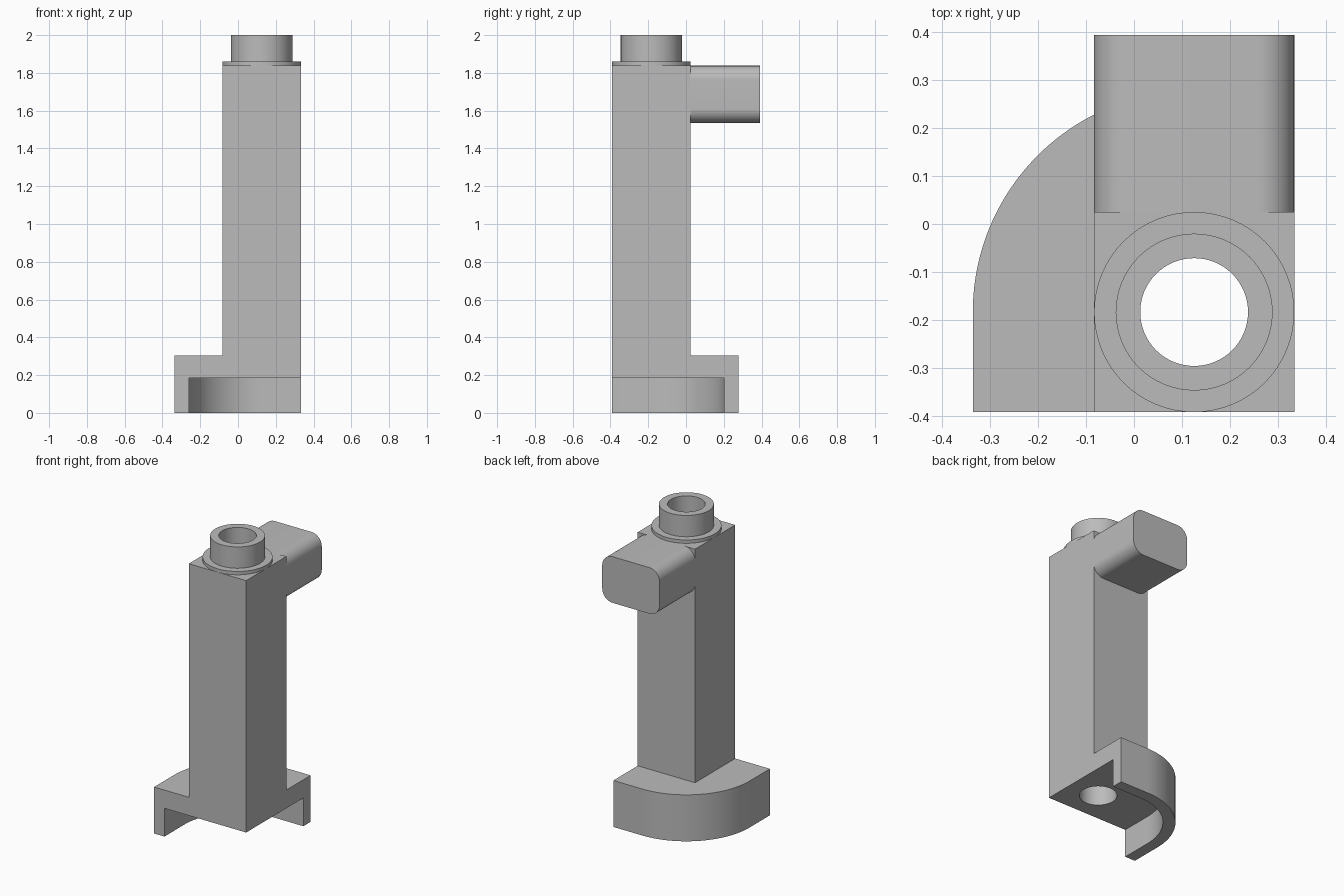
import bpy, bmesh
from math import cos, sin, pi
from mathutils import Vector, Matrix

cube = bpy.data.objects.get("Cube")
if cube:
    bpy.data.objects.remove(cube, do_unlink=True)

# Main dimensions
CX, CY = 0.125, -0.183            # bore axis
HALF = 0.208                      # half width of the column
RIGHT, FRONT = CX + HALF, CY - HALF
BACK = CY + HALF
PLATE_LOW, PLATE_TOP, COLUMN_TOP = 0.185, 0.305, 1.838
OUTER, INNER, BORE = 0.46, 0.385, 0.112

grey = bpy.data.materials.new("plain grey")
grey.use_nodes = True
grey.diffuse_color = (0.5, 0.5, 0.5, 1)
grey.node_tree.nodes["Principled BSDF"].inputs["Base Color"].default_value = (0.5, 0.5, 0.5, 1)


def finish(name, bm):
    bmesh.ops.recalc_face_normals(bm, faces=bm.faces)
    mesh = bpy.data.meshes.new(name)
    bm.to_mesh(mesh)
    bm.free()
    mesh.materials.append(grey)
    obj = bpy.data.objects.new(name, mesh)
    bpy.context.collection.objects.link(obj)
    return obj


def smooth(obj):
    bpy.ops.object.select_all(action="DESELECT")
    obj.select_set(True)
    bpy.context.view_layer.objects.active = obj
    bpy.ops.object.shade_smooth_by_angle(angle=pi / 6)


def arc(x, y, r, start, end, steps):
    angles = [start + (end - start) * i / steps for i in range(steps + 1)]
    return [(x + r * cos(a), y + r * sin(a)) for a in angles]


def prism(name, outline, depth, place):
    """Extrude a flat outline, with place mapping (u, v) to a 3D point."""
    bm = bmesh.new()
    face = bm.faces.new([bm.verts.new(place(u, v)) for u, v in outline])
    new = bmesh.ops.extrude_face_region(bm, geom=[face])["geom"]
    verts = [g for g in new if isinstance(g, bmesh.types.BMVert)]
    bmesh.ops.translate(bm, verts=verts, vec=depth)
    return finish(name, bm)


def upright(name, outline, low, high):
    return prism(name, outline, Vector((0, 0, high - low)), lambda u, v: (u, v, low))


def quarter(r):
    """Front edge, round corner and right end of the foot at radius r."""
    return [(CX - r, FRONT)] + arc(CX, CY, r, pi, pi / 2, 40) + [(RIGHT, CY + r)]


# Foot: plate with a rim hanging along its curved edge
plate = upright("foot_plate", quarter(OUTER) + [(RIGHT, FRONT)], PLATE_LOW, PLATE_TOP)
rim = upright("foot_rim", quarter(OUTER) + quarter(INNER)[::-1], 0, PLATE_LOW)

# Square column
column = upright("column", [(CX - HALF, FRONT), (RIGHT, FRONT), (RIGHT, BACK), (CX - HALF, BACK)],
                 PLATE_TOP, COLUMN_TOP)

# Round bore through the column and plate
cutter = upright("bore_cutter", arc(CX, CY, BORE, 0, 2 * pi, 64)[:-1], 0.1, 1.95)
cutter.hide_render = True
for obj in (plate, column):
    mod = obj.modifiers.new("bore", "BOOLEAN")
    mod.operation, mod.solver, mod.object = "DIFFERENCE", "EXACT", cutter
    bpy.ops.object.select_all(action="DESELECT")
    obj.select_set(True)
    bpy.context.view_layer.objects.active = obj
    bpy.ops.object.modifier_apply(modifier=mod.name)
bpy.data.objects.remove(cutter, do_unlink=True)

# Rounded arm at the back
R, LOW = 0.075, 1.535
corners = [(RIGHT - R, COLUMN_TOP - R), (CX - HALF + R, COLUMN_TOP - R),
           (CX - HALF + R, LOW + R), (RIGHT - R, LOW + R)]
section = []
for i, (x, z) in enumerate(corners):
    section += arc(x, z, R, i * pi / 2, (i + 1) * pi / 2, 12)
arm = prism("back_arm", section, Vector((0, 0.393 - BACK, 0)), lambda u, v: (u, BACK, v))

# Collar and neck turned around the bore axis
bm = bmesh.new()
profile = [(BORE, COLUMN_TOP), (HALF, COLUMN_TOP), (HALF, 1.86), (0.163, 1.86), (0.163, 2), (BORE, 2)]
verts = [bm.verts.new((CX + r, CY, z)) for r, z in profile]
edges = [bm.edges.new((verts[i], verts[(i + 1) % len(verts)])) for i in range(len(verts))]
bmesh.ops.spin(bm, geom=verts + edges, cent=(CX, CY, 0), axis=(0, 0, 1), angle=2 * pi, steps=64)
bmesh.ops.remove_doubles(bm, verts=bm.verts, dist=0.0001)
neck = finish("collar_and_neck", bm)

for obj in (plate, rim, column, arm, neck):
    smooth(obj)
